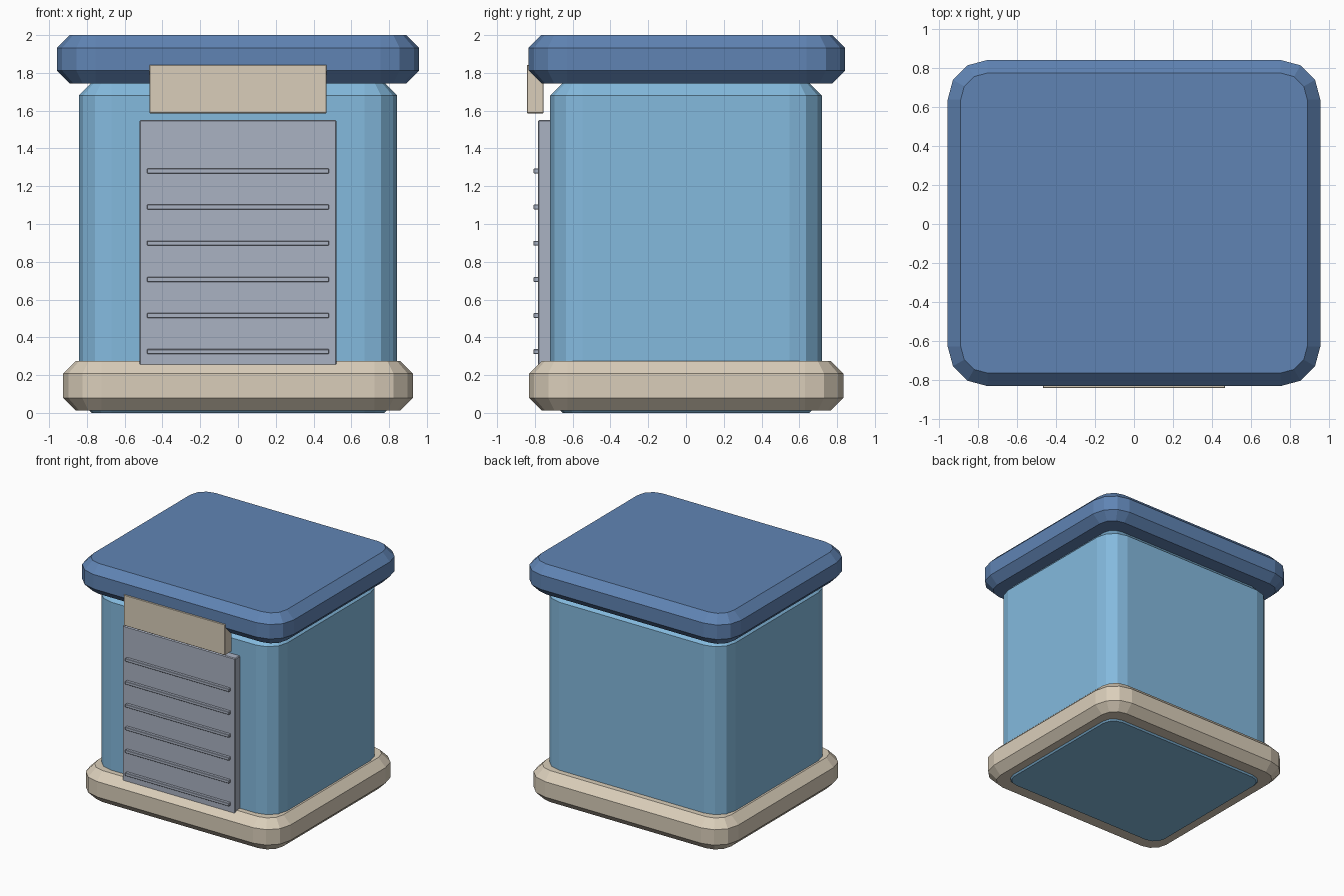
import bpy, bmesh, math

if "Cube" in bpy.data.objects:
    bpy.data.objects.remove(bpy.data.objects["Cube"])


def material(name, rgb):
    m = bpy.data.materials.new(name)
    lin = [((c / 255 + 0.055) / 1.055) ** 2.4 for c in rgb]
    m.diffuse_color = (*lin, 1)
    m.use_nodes = True
    m.node_tree.nodes["Principled BSDF"].inputs["Base Color"].default_value = m.diffuse_color
    return m


BLUE = material("light_blue", (132, 186, 222))
NAVY = material("roof_blue", (96, 132, 180))
TAN = material("tan", (218, 206, 186))
GREY = material("grey", (170, 178, 194))


def finish(bm, name, mat):
    bmesh.ops.recalc_face_normals(bm, faces=bm.faces)
    me = bpy.data.meshes.new(name)
    bm.to_mesh(me)
    bm.free()
    me.materials.append(mat)
    ob = bpy.data.objects.new(name, me)
    bpy.context.collection.objects.link(ob)
    return ob


def rounded_slab(name, mat, hx, hy, cy, z0, z1, r, c, seg=3):
    """Block with rounded upright corners and chamfered top and bottom rims."""
    bm = bmesh.new()
    rings = []
    for z, inset in ((z0, c), (z0 + c, 0), (z1 - c, 0), (z1, c)):
        ring = []
        for k, (sx, sy) in enumerate(((1, 1), (-1, 1), (-1, -1), (1, -1))):
            for i in range(seg + 1):
                a = math.pi / 2 * (k + i / seg)
                ring.append(bm.verts.new((sx * (hx - r) + (r - inset) * math.cos(a),
                                          cy + sy * (hy - r) + (r - inset) * math.sin(a), z)))
        rings.append(ring)
    n = len(rings[0])
    for a, b in zip(rings, rings[1:]):
        for i in range(n):
            j = (i + 1) % n
            bm.faces.new((a[i], a[j], b[j], b[i]))
    bm.faces.new(rings[0][::-1])
    bm.faces.new(rings[-1])
    return finish(bm, name, mat)


def box(name, mat, hx, y0, y1, z0, z1, bevel):
    """Box centred on x with slightly eased edges."""
    bm = bmesh.new()
    bmesh.ops.create_cube(bm, size=1)
    for v in bm.verts:
        v.co = (v.co.x * 2 * hx, (y0 + y1) / 2 + v.co.y * (y1 - y0),
                (z0 + z1) / 2 + v.co.z * (z1 - z0))
    bmesh.ops.bevel(bm, geom=bm.edges[:], offset=bevel, segments=1, affect='EDGES')
    return finish(bm, name, mat)


# Main volumes
rounded_slab("body", BLUE, 0.843, 0.72, 0.0, 0.0, 1.747, 0.172, 0.067)
rounded_slab("base", TAN, 0.926, 0.832, 0.001, 0.012, 0.275, 0.204, 0.067)
rounded_slab("roof", NAVY, 0.958, 0.838, 0.005, 1.745, 2.0, 0.204, 0.067)

# Shutter door with raised slats
box("shutter", GREY, 0.522, -0.783, -0.705, 0.25, 1.55, 0.006)
for i in range(6):
    z = 0.324 + i * 0.1914
    box(f"shutter_slat_{i + 1}", GREY, 0.481, -0.807, -0.775, z - 0.013, z + 0.013, 0.003)

# Blank header panel under the roof edge
box("header_panel", TAN, 0.469, -0.843, -0.754, 1.586, 1.843, 0.003)
